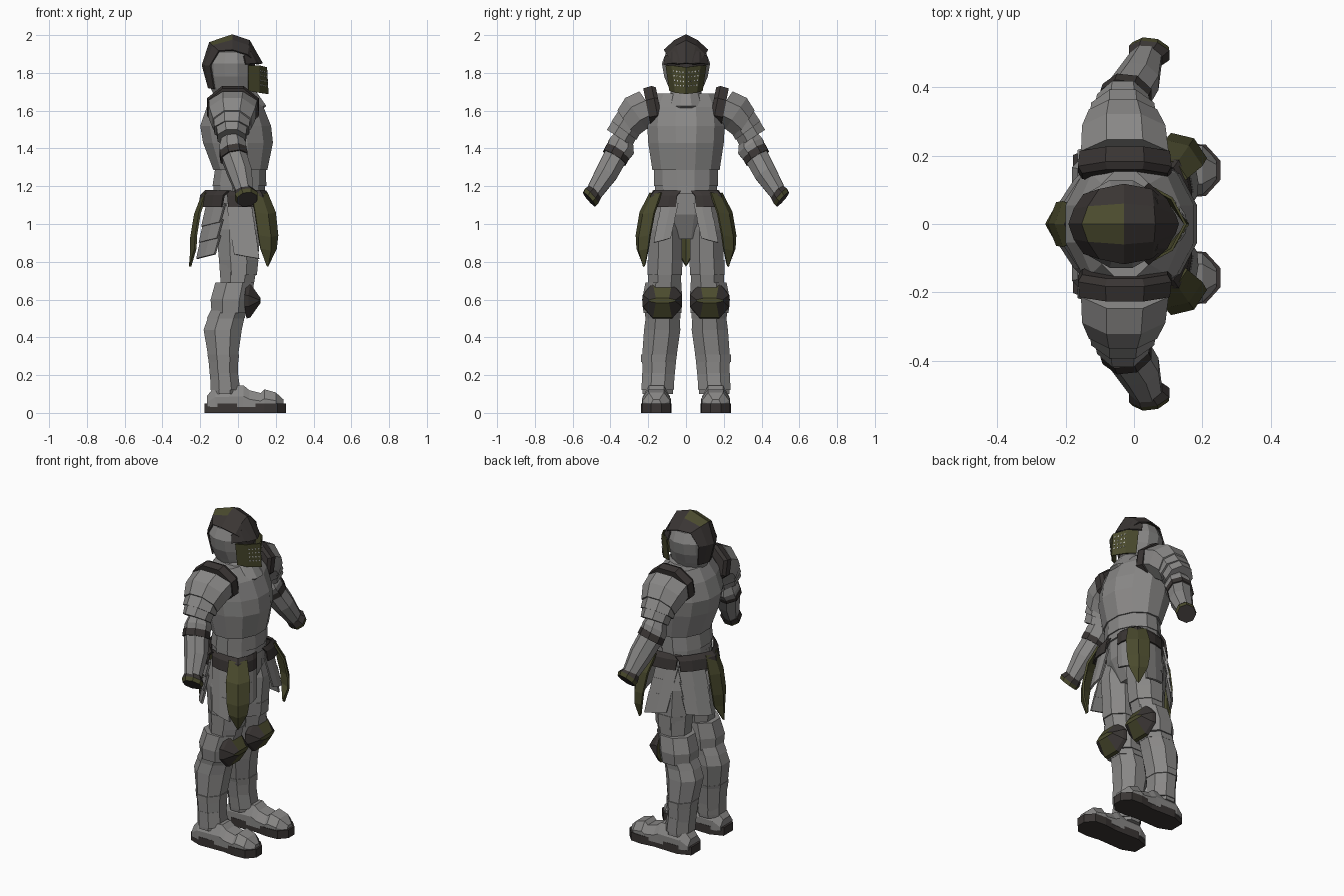
import bpy, bmesh, math
from mathutils import Vector

if "Cube" in bpy.data.objects:
    bpy.data.objects.remove(bpy.data.objects["Cube"])

def material(name, col):
    m = bpy.data.materials.new(name)
    m.diffuse_color = (*col, 1)
    m.use_nodes = True
    m.node_tree.nodes["Principled BSDF"].inputs["Base Color"].default_value = m.diffuse_color
    return m

STEEL = material("steel grey", (0.25, 0.245, 0.24))
DARK = material("dark iron", (0.042, 0.036, 0.034))
OLIVE = material("olive trim", (0.07, 0.07, 0.027))
PALE = material("pale dots", (0.6, 0.6, 0.6))

def finish(name, verts, faces, mats, mirror=False, thick=0, rule=None):
    me = bpy.data.meshes.new(name)
    me.from_pydata([tuple(v) for v in verts], [], faces)
    for m in mats:
        me.materials.append(m)
    bm = bmesh.new()
    bm.from_mesh(me)
    bmesh.ops.recalc_face_normals(bm, faces=bm.faces)
    bm.normal_update()
    if rule:
        for f in bm.faces:
            f.material_index = rule(f.normal, f.calc_center_median())
    bm.to_mesh(me)
    bm.free()
    ob = bpy.data.objects.new(name, me)
    bpy.context.collection.objects.link(ob)
    if thick:
        s = ob.modifiers.new("thickness", 'SOLIDIFY')
        s.thickness, s.offset = thick, 0
    if mirror:
        ob.modifiers.new("mirror", 'MIRROR').use_axis = (False, True, False)
    return ob

def loft(name, rings, *mats, **kw):
    n = len(rings[0])
    faces = [(i*n+j, i*n+(j+1) % n, (i+1)*n+(j+1) % n, (i+1)*n+j)
             for i in range(len(rings)-1) for j in range(n)]
    faces += [tuple(range(n)), tuple(range((len(rings)-1)*n, len(rings)*n))]
    return finish(name, [v for r in rings for v in r], faces, mats, **kw)

def sheet(name, rows, *mats, **kw):
    n = len(rows[0])
    faces = [(i*n+j, i*n+j+1, (i+1)*n+j+1, (i+1)*n+j)
             for i in range(len(rows)-1) for j in range(n-1)]
    return finish(name, [v for r in rows for v in r], faces, mats, **kw)

def oval(z, x0, x1, y0, y1, n):
    k = 1 / math.cos(math.pi / n)
    return [((x0+x1)/2 + k*(x1-x0)/2*math.cos((i+.5)*math.tau/n),
             (y0+y1)/2 + k*(y1-y0)/2*math.sin((i+.5)*math.tau/n), z) for i in range(n)]

def body(name, secs, *mats, n=12, **kw):
    return loft(name, [oval(z, a, b, -w, w, n) for z, a, b, w in secs], *mats, **kw)

def limb(name, secs, *mats, n=8):
    return loft(name, [oval(*s, n) for s in secs], *mats, mirror=True)

def arm(name, secs, d, *mats, n=8, **kw):
    # rings perpendicular to direction d; sections are x, y, z, width, depth
    d = Vector(d).normalized()
    a = (Vector((1, 0, 0)) - d * d.x).normalized()
    b = d.cross(a)
    k = 1 / math.cos(math.pi / n)
    rings = [[Vector(s[:3]) + k*s[3]*math.cos((i+.5)*math.tau/n)*a
              + k*s[4]*math.sin((i+.5)*math.tau/n)*b for i in range(n)] for s in secs]
    return loft(name, rings, *mats, mirror=True, **kw)

# torso: breastplate, waist lame, pelvis, neck guard
body("breastplate", [(1.285, -.13, .155, .178), (1.43, -.185, .185, .2), (1.52, -.2, .175, .205),
                     (1.62, -.165, .135, .2), (1.69, -.12, .07, .16)], STEEL)
body("waist_plate", [(1.16, -.13, .145, .165), (1.215, -.128, .142, .165)], STEEL)
body("waist_lame", [(1.2, -.135, .15, .17), (1.3, -.12, .148, .168)], STEEL)
body("pelvis", [(.92, -.07, .07, .1), (1.05, -.12, .13, .165), (1.17, -.13, .135, .16)], STEEL)
body("neck_guard", [(1.6, -.13, .12, .13), (1.625, -.12, .15, .11), (1.71, -.1, .09, .075)], STEEL)

# helmet shell with dark face opening
body("helmet", [(1.67, -.12, .07, .07), (1.72, -.145, .085, .09), (1.78, -.158, .085, .115),
                (1.85, -.165, .09, .128), (1.91, -.145, .075, .105), (1.94, -.1, .03, .06)],
     STEEL, DARK, rule=lambda nr, c: int(nr.x > .8 and 1.72 < c.z < 1.86))

# helmet comb: ridge and sides along a profile, narrow at both ends, olive patches beside the ridge
prof = [(-.155, 1.72, -.125, 1.715, .065), (-.188, 1.84, -.145, 1.84, .085),
        (-.15, 1.96, -.1, 1.915, .1), (-.03, 2.0, -.03, 1.92, .115),
        (.06, 1.97, .05, 1.895, .1), (.128, 1.85, .1, 1.845, .055)]
rows = []
for x, z, sx, sz, w in prof:
    mx, mz = x + (sx-x)*.35, z + (sz-z)*.35
    rows.append([(sx, -w, sz), (mx, -w*.5, mz), (x, 0, z), (mx, w*.5, mz), (sx, w, sz)])
sheet("helmet_comb", rows, DARK, OLIVE, thick=.008,
      rule=lambda nr, c: int(abs(c.y) < .04 and -.15 < c.x < .0))
# brow plates above the eye slot
sheet("brow_plate", [[(.128, 0, 1.85), (.095, .07, 1.85), (.04, .118, 1.845)],
                     [(.075, 0, 1.93), (.065, .07, 1.91), (.03, .108, 1.89)]], DARK, thick=.008, mirror=True)

# visor with breathing holes
top = [(.055, -.105, 1.84), (.11, -.075, 1.84), (.15, 0, 1.83)]
bot = [(.055, -.085, 1.705), (.11, -.055, 1.695), (.158, 0, 1.688)]
mir = lambda r: r + [(x, -y, z) for x, y, z in r[-2::-1]]
sheet("visor", [mir(top), mir(bot)], OLIVE, thick=.008)
dv, df = [], []
for i in range(4):
    for j in range(4):
        t, s = .2 + .17*i, .12 + .24*j
        p = Vector(top[1]).lerp(Vector(top[2]), s).lerp(Vector(bot[1]).lerp(Vector(bot[2]), s), t)
        u = (Vector(top[2]) - Vector(top[1])).normalized() * .005
        p += Vector((.0055, -.0035, 0))
        b = len(dv)
        dv += [p-u, p+Vector((0, 0, .005)), p+u, p-Vector((0, 0, .005))]
        df.append((b, b+1, b+2, b+3))
finish("visor_holes", dv, df, [PALE], mirror=True, thick=.002)

# shoulders and arms
arm("shoulder_rim", [(-.027, .14, 1.625, .125, .1), (-.027, .16, 1.62, .137, .113),
                     (-.027, .205, 1.61, .132, .11)], (0, 1, -.2), DARK)
arm("shoulder_plate", [(-.027, .19, 1.62, .128, .1), (-.03, .265, 1.585, .122, .1),
                       (-.032, .315, 1.53, .1, .086)], (0, .8, -.55), STEEL)
arm("upper_arm_lame", [(-.032, .29, 1.555, .098, .08), (-.033, .328, 1.495, .092, .082)], (0, .6, -.8), STEEL)
arm("lower_arm_lame", [(-.033, .31, 1.53, .085, .075), (-.033, .352, 1.455, .075, .08)], (0, .55, -.83), STEEL)
D = (.2, .55, -.85)
arm("elbow", [(-.035, .325, 1.465, .05, .05), (-.03, .342, 1.41, .07, .075), (-.025, .365, 1.37, .07, .067)], D, STEEL)
arm("elbow_band", [(-.027, .36, 1.385, .072, .07), (-.02, .378, 1.35, .073, .07)], D, DARK)
arm("forearm", [(-.022, .372, 1.36, .066, .063), (.01, .42, 1.27, .063, .06),
                (.038, .49, 1.16, .044, .044)], D, STEEL)
E = Vector((.15, .75, -.65))
arm("wrist_cuff", [(.034, .482, 1.17, .048, .045), (.044, .5, 1.148, .06, .052),
                   (.048, .512, 1.13, .054, .048)], E, DARK, OLIVE,
    rule=lambda nr, c: int(abs(nr.dot(E)) < .85 and c.y - c.z > -.655))

# belt and three hanging skirt groups: two front corners and the back
FULL = [(.045, -.025), (.1, -.07), (.14, -.12)]
def skirt(side, ang, r, wide, inner, mirror):
    c, s = math.cos(ang), math.sin(ang)
    P = lambda rr, u, z: (rr*c - u*s, rr*s + u*c, z)
    def strip(name, rws, mat):
        sheet(side + name, [[P(*p) for p in row] for row in rws], mat, thick=.012, mirror=mirror)
    both = [(-u, o) for u, o in inner[::-1]] + [(0, 0)] + FULL
    strip("_belt", [[(r[0]+o+dr, u*wide, z) for u, o in both]
                    for z, dr in ((1.175, -.025), (1.15, 0), (1.09, .01))], DARK)
    for sg, tag, curve, count in ((1, "_left", FULL, 3), (-1, "_right", inner, 3 if inner is FULL else 2)):
        for k in range(count):
            zt, zb = 1.11 - .085*k, 1.01 - .085*k
            rr = r[0] + (r[2]-r[0])*k/3
            strip("_lame%d" % k + tag, [[(rr+o-.008, sg*u*wide, zt) for u, o in curve],
                  [(rr+o+.02, sg*u*wide, zb - .012*(2-i)) for i, (u, o) in enumerate(curve)]], STEEL)
    strip("_shield", [[(q-d+.012, -w, z), (q+.012, 0, z-.01), (q-d+.012, w, z)] for q, z, w, d in
          ((r[0]-.02, 1.165, .05, .02), (r[1], 1.06, .065, .025), (r[2], .94, .062, .025),
           (r[2], .87, .05, .022), (r[3], .785, .006, .004))], OLIVE)

skirt("front_skirt", math.radians(55), (.222, .262, .288, .26), 1.0, [(.045, -.025), (.08, -.06), (.1, -.095)], True)
skirt("back_skirt", math.pi, (.195, .215, .235, .242), 1.25, FULL, False)

# legs
limb("thigh", [(1.1, -.1, .09, .03, .16), (.97, -.115, .12, .02, .195), (.8, -.1, .105, .02, .2),
               (.66, -.09, .08, .03, .2)], STEEL)
limb("thigh_lame", [(.81, -.1, .108, .018, .203), (.73, -.09, .1, .022, .203)], STEEL)
limb("knee_guard", [(.69, -.12, .085, .025, .215), (.6, -.145, .07, .02, .232), (.53, -.14, .06, .025, .225)], STEEL)
limb("knee_back", [(.57, -.13, .055, .03, .22), (.5, -.165, .035, .03, .215)], STEEL)
limb("shin", [(.53, -.15, .04, .035, .21), (.44, -.182, .02, .03, .222), (.3, -.158, .0, .05, .232),
              (.1, -.14, .0, .07, .23)], STEEL)
limb("ankle_band", [(.31, -.162, .005, .047, .237), (.27, -.155, .003, .055, .237)], STEEL)
limb("ankle_lame", [(.21, -.147, .0, .06, .232), (.12, -.145, .012, .065, .236)], STEEL)

# knee caps: faceted domes, olive in the middle and dark on the flanks
hexa = lambda x, w, h, z=.595: [(x - .02*abs(a), .125 + w*a, z + h*b) for a, b in
                                ((-1, .3), (-.5, 1), (.5, 1), (1, .3), (1, -.35), (.5, -1), (-.5, -1), (-1, -.35))]
loft("knee_cap", [hexa(.055, .105, .095), hexa(.075, .1, .09), hexa(.13, .07, .012)], OLIVE, DARK, mirror=True,
     rule=lambda nr, c: int(abs(c.y-.125) > .058))

# feet
def section(x, w, h):
    return [(x, .157 + a*w, z) for a, z in ((1, .03), (1, .6*h), (.55, h), (-.55, h), (-1, .6*h), (-1, .03))]
loft("foot", [section(*s) for s in ((-.165, .06, .09), (-.12, .072, .14), (.03, .072, .145), (.06, .073, .12),
     (.12, .075, .105), (.14, .077, .125), (.2, .072, .108), (.242, .03, .07))], STEEL, mirror=True)
plan = [(-.178, .045), (-.1, .075), (.06, .07), (.14, .08), (.21, .075), (.253, .028)]
ring = [(x, .157 - w) for x, w in plan] + [(x, .157 + w) for x, w in plan[::-1]]
loft("sole", [[(x, y, z) for x, y in ring] for z in (0, .05)], DARK, mirror=True)
